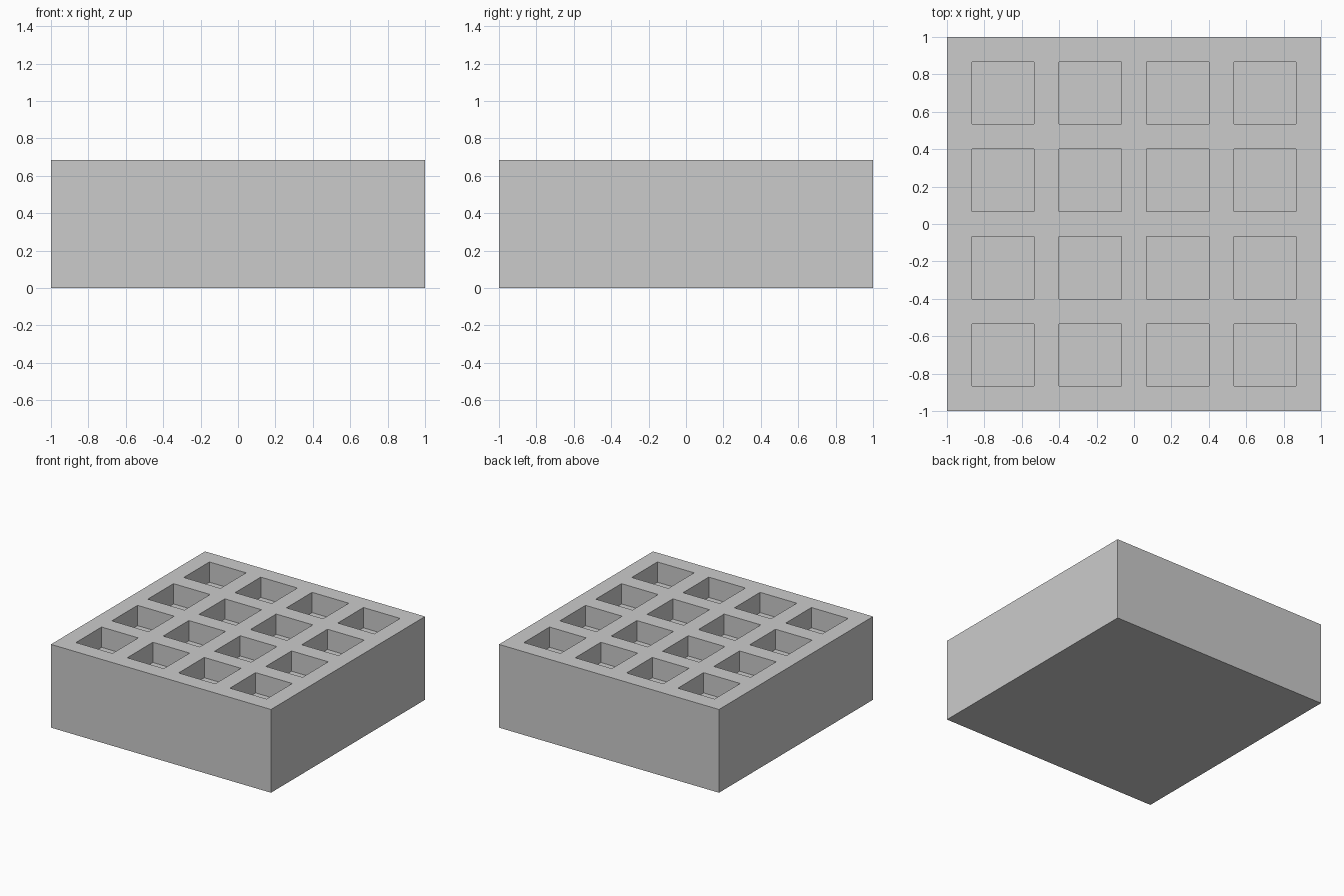
import bpy
import bmesh

if "Cube" in bpy.data.objects:
    bpy.data.objects.remove(bpy.data.objects["Cube"])

WIDTH, HEIGHT = 2.0, 0.684
POCKET, WALL, DEPTH = 1 / 3, 2 / 15, 1 / 6
COUNT = 4

grey = bpy.data.materials.new("light grey")
grey.diffuse_color = (0.6, 0.6, 0.6, 1)
grey.use_nodes = True
grey.node_tree.nodes["Principled BSDF"].inputs["Base Color"].default_value = grey.diffuse_color

# Grid lines alternate between walls and pockets
lines = [-WIDTH / 2]
for i in range(COUNT):
    lines += [lines[-1] + WALL, lines[-1] + WALL + POCKET]
lines.append(WIDTH / 2)
n = len(lines)

bm = bmesh.new()

# Top surface as a grid of faces
grid = [[bm.verts.new((x, y, HEIGHT)) for y in lines] for x in lines]
pockets = []
for i in range(n - 1):
    for j in range(n - 1):
        face = bm.faces.new((grid[i][j], grid[i + 1][j],
                             grid[i + 1][j + 1], grid[i][j + 1]))
        if i % 2 and j % 2:
            pockets.append(face)

# Outer sides and base, extruded down from the rim
rim = [e for e in bm.edges if e.is_boundary]
sides = bmesh.ops.extrude_edge_only(bm, edges=rim)["geom"]
bmesh.ops.translate(bm, vec=(0, 0, -HEIGHT),
                    verts=[v for v in sides if isinstance(v, bmesh.types.BMVert)])
bmesh.ops.holes_fill(bm, edges=[e for e in bm.edges if e.is_boundary], sides=0)

# Square pockets sunk into the top
floors = bmesh.ops.extrude_discrete_faces(bm, faces=pockets)["faces"]
for face in floors:
    bmesh.ops.translate(bm, vec=(0, 0, -DEPTH), verts=face.verts)

# Merge coplanar strips into clean flat faces
bmesh.ops.dissolve_limit(bm, angle_limit=0.01, verts=bm.verts, edges=bm.edges)
bmesh.ops.recalc_face_normals(bm, faces=bm.faces)

mesh = bpy.data.meshes.new("pocketed_block")
bm.to_mesh(mesh)
bm.free()
mesh.materials.append(grey)
block = bpy.data.objects.new("pocketed_block", mesh)
bpy.context.collection.objects.link(block)
